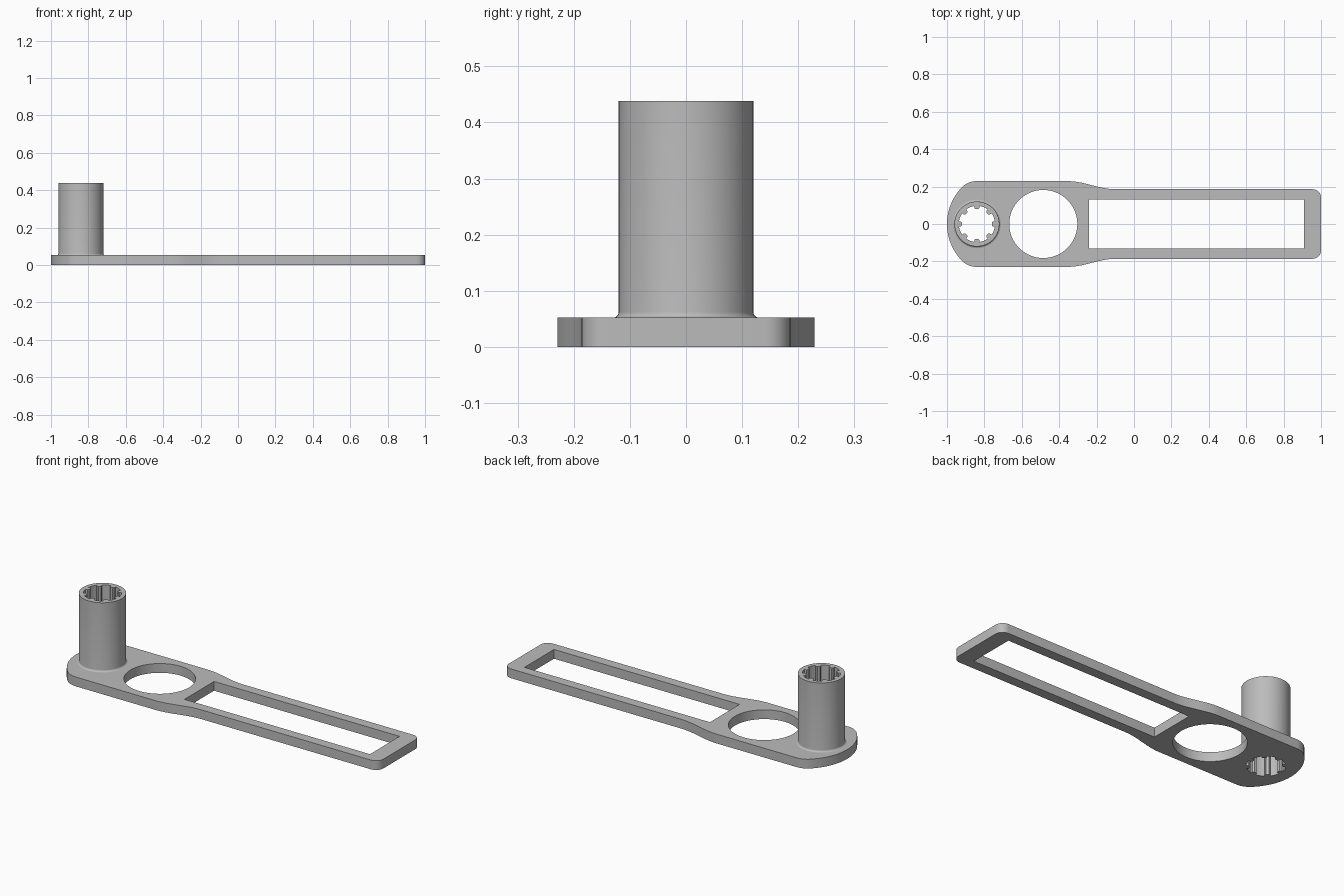
import bpy, bmesh
from math import sin, cos, pi, radians, atan2

if "Cube" in bpy.data.objects:
    bpy.data.objects.remove(bpy.data.objects["Cube"])

THICK, TOP = 0.052, 0.438
POST_X, POST_R, FILLET = -0.84, 0.12, 0.01

grey = bpy.data.materials.new("plain grey")
grey.use_nodes = True
grey.diffuse_color = (0.5, 0.5, 0.5, 1)
grey.node_tree.nodes["Principled BSDF"].inputs["Base Color"].default_value = grey.diffuse_color


def arc(cx, cy, r, start, end, n):
    return [(cx + r * cos(start + (end - start) * i / n),
             cy + r * sin(start + (end - start) * i / n)) for i in range(n + 1)]


def circle(cx, r, n=64):
    return arc(cx, 0, r, 0, 2 * pi, n)[:-1]


def ring(bm, points, z):
    return [bm.verts.new((x, y, z)) for x, y in points]


def wall(bm, low, high):
    n = len(low)
    for i in range(n):
        j = (i + 1) % n
        bm.faces.new((low[i], low[j], high[j], high[i]))


def cap(bm, rings):
    # flat face bounded by an outer ring and any number of holes
    edges = []
    for r in rings:
        for a, b in zip(r, r[1:] + r[:1]):
            edges.append(bm.edges.get((a, b)) or bm.edges.new((a, b)))
    bmesh.ops.triangle_fill(bm, edges=edges, use_beauty=True)


def finish(bm, name):
    bmesh.ops.recalc_face_normals(bm, faces=bm.faces)
    mesh = bpy.data.meshes.new(name)
    bm.to_mesh(mesh)
    bm.free()
    mesh.materials.append(grey)
    obj = bpy.data.objects.new(name, mesh)
    bpy.context.collection.objects.link(obj)
    bpy.ops.object.select_all(action="DESELECT")
    obj.select_set(True)
    bpy.context.view_layer.objects.active = obj
    bpy.ops.object.shade_smooth_by_angle(angle=radians(30))


def plate_outline():
    # upper half from the square end to the rounded end, then mirrored
    half_w, wide, corner = 0.186, 0.229, 0.045
    half = arc(1 - corner, half_w - corner, corner, 0, pi / 2, 8)
    for i in range(17):
        t = i / 16
        half.append((-0.1 - 0.25 * t, half_w + (wide - half_w) * t * t * (3 - 2 * t)))
    shoulder, nose, nose_x = 0.1, 0.28, -0.72
    sy = wide - shoulder
    sx = nose_x - ((nose - shoulder) ** 2 - sy ** 2) ** 0.5
    turn = atan2(sy, sx - nose_x)
    half += arc(sx, sy, shoulder, pi / 2, turn, 8)
    half += arc(nose_x, 0, nose, turn, pi, 14)[1:]
    return half + [(x, -y) for x, y in reversed(half[:-1])]


def toothed_bore():
    # round socket with eight inward teeth
    points = []
    tooth = [(-0.15, 0.097), (-0.15, 0.086), (-0.09, 0.08),
             (0.09, 0.08), (0.15, 0.086), (0.15, 0.097)]
    for k in range(8):
        a = k * pi / 4
        shape = tooth + [(0.15 + s * 0.12, 0.097) for s in (1, 2, 3)]
        points += [(POST_X + r * cos(a + d), r * sin(a + d)) for d, r in shape]
    return points


# Flat plate with a round hole and a long window
bm = bmesh.new()
window = [(-0.24, -0.131), (0.91, -0.131), (0.91, 0.131), (-0.24, 0.131)]
bottoms, tops = [], []
for loop in (plate_outline(), circle(-0.485, 0.182), window):
    bottoms.append(ring(bm, loop, 0))
    tops.append(ring(bm, loop, THICK))
    wall(bm, bottoms[-1], tops[-1])
cap(bm, bottoms + [ring(bm, toothed_bore(), 0)])
cap(bm, tops + [ring(bm, circle(POST_X, POST_R + FILLET), THICK)])
finish(bm, "plate")

# Hollow post with a filleted foot and a toothed socket through it
bm = bmesh.new()
rings = []
for i in range(6):
    a = i / 5 * pi / 2
    radius = POST_R + FILLET * (1 - sin(a))
    rings.append(ring(bm, circle(POST_X, radius), THICK + FILLET * (1 - cos(a))))
rings.append(ring(bm, circle(POST_X, POST_R), TOP))
for low, high in zip(rings, rings[1:]):
    wall(bm, low, high)
bore_low, bore_high = ring(bm, toothed_bore(), 0), ring(bm, toothed_bore(), TOP)
wall(bm, bore_low, bore_high)
cap(bm, [rings[-1], bore_high])
finish(bm, "post")
